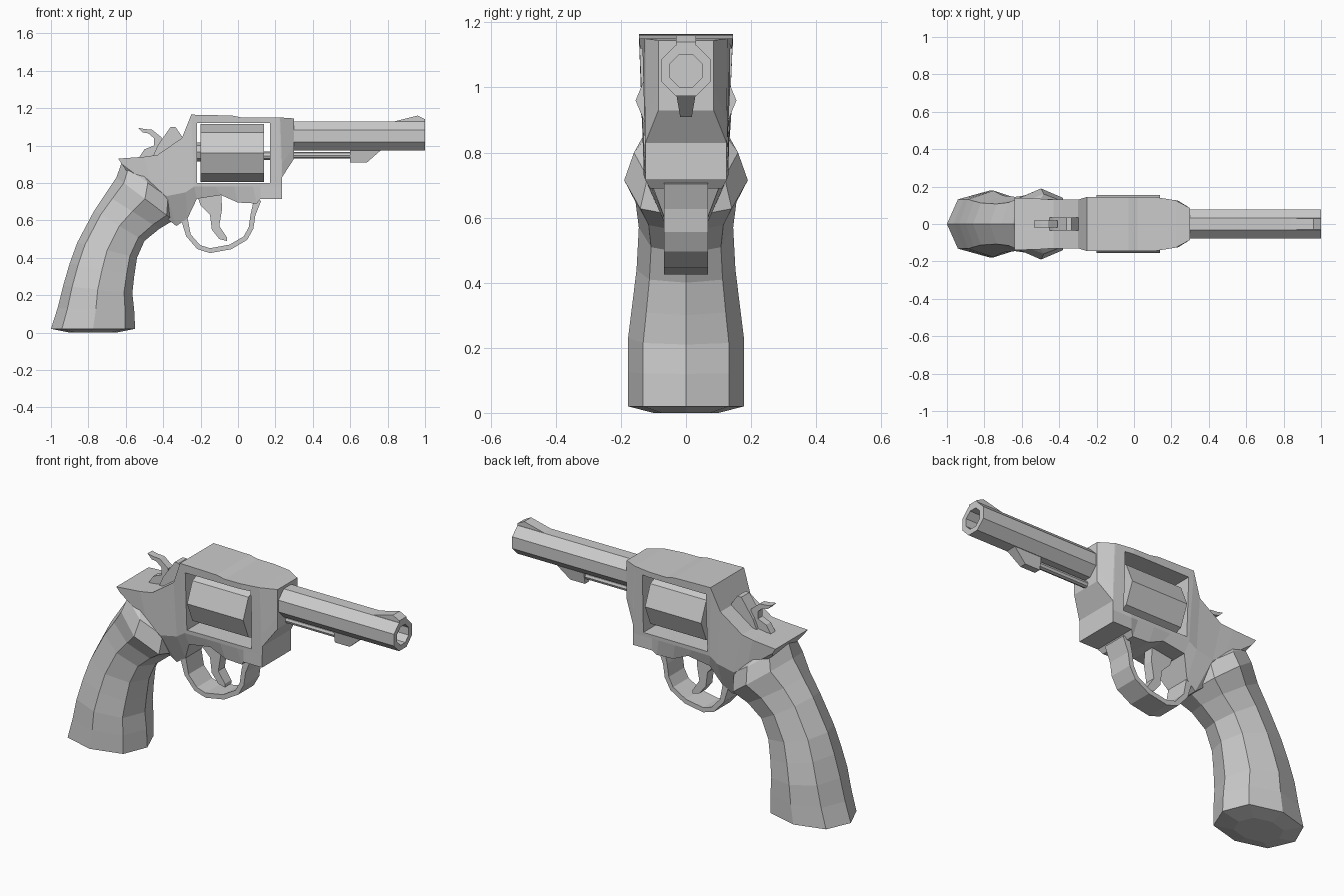
import bpy, bmesh, math
from mathutils import Vector

if "Cube" in bpy.data.objects:
    bpy.data.objects.remove(bpy.data.objects["Cube"])

grey = bpy.data.materials.new("gunmetal_grey")
grey.diffuse_color = (0.6, 0.6, 0.6, 1)
grey.use_nodes = True
grey.node_tree.nodes["Principled BSDF"].inputs["Base Color"].default_value = grey.diffuse_color


def finish(name, bm):
    bmesh.ops.recalc_face_normals(bm, faces=bm.faces[:])
    me = bpy.data.meshes.new(name)
    bm.to_mesh(me)
    bm.free()
    me.materials.append(grey)
    ob = bpy.data.objects.new(name, me)
    bpy.context.collection.objects.link(ob)
    return ob


def loft(name, rings):
    """Skin a list of closed rings and cap both ends."""
    bm = bmesh.new()
    vs = [[bm.verts.new(p) for p in r] for r in rings]
    n = len(vs[0])
    for a, b in zip(vs, vs[1:]):
        for i in range(n):
            j = (i + 1) % n
            bm.faces.new((a[i], a[j], b[j], b[i]))
    bm.faces.new(vs[0])
    bm.faces.new(vs[-1])
    return finish(name, bm)


def plate(name, pts, hw):
    """Side profile (x, z) extruded across y."""
    return loft(name, [[(x, s * hw, z) for x, z in pts] for s in (-1, 1)])


def ring(x, r, z, n=8, turn=0.0):
    return [(x, r * math.cos(2 * math.pi * (i + turn) / n),
             z + r * math.sin(2 * math.pi * (i + turn) / n)) for i in range(n)]


def rod(name, x0, x1, r, z, n=8, turn=0.0):
    return loft(name, [ring(x0, r, z, n, turn), ring(x1, r, z, n, turn)])


# frame: columns from muzzle to rear, each bottom / shoulder / top as (x, z, half width)
columns = [
    ((.30, .93, .085), (.30, 1.0, .085), (.30, 1.145, .085)),
    ((.235, .83, .125), (.235, .9, .125), (.225, 1.15, .125)),
    ((.234, .715, .125), (.234, .78, .125), (.22, 1.15, .127)),
    ((.12, .715, .125), (.12, .78, .125), (.12, 1.15, .143)),
    ((.10, .69, .11), (.08, .78, .125), (.02, 1.15, .145)),
    ((.0, .695, .11), (-.02, .78, .125), (-.03, 1.16, .145)),
    ((-.09, .735, .11), (-.12, .78, .125), (-.15, 1.163, .145)),
    ((-.22, .715, .11), (-.235, .78, .128), (-.25, 1.165, .145)),
    ((-.27, .61, .07), (-.28, .75, .13), (-.30, 1.04, .13)),
    ((-.33, .57, .06), (-.38, .73, .13), (-.43, .95, .13)),
    ((-.42, .64, .07), (-.46, .78, .13), (-.50, .94, .135)),
    ((-.60, .87, .11), (-.62, .90, .135), (-.64, .93, .14)),
]
frame = loft("frame", [[(x, w, z) for x, z, w in c] + [(x, -w, z) for x, z, w in c[::-1]]
                       for c in columns])

# cylinder window cut through the frame
cutter = plate("window_cutter", [(-.22, .8), (.17, .8), (.17, 1.12), (-.22, 1.12)], .3)
cutter.hide_render = True
mod = frame.modifiers.new("window", 'BOOLEAN')
mod.object = cutter
mod.operation = 'DIFFERENCE'
mod.solver = 'EXACT'
bpy.context.view_layer.update()
cut = bpy.data.meshes.new_from_object(frame.evaluated_get(bpy.context.evaluated_depsgraph_get()))
frame.modifiers.clear()
frame.data = cut
bpy.data.objects.remove(cutter)

# cylinder with its axle and ratchet
rod("cylinder", -.2, .14, .155, .96)
rod("cylinder_axle", -.23, .18, .022, .945)
rod("ratchet", -.225, -.19, .05, .965)

# octagonal barrel with an open bore
c = 1 / math.cos(math.pi / 8)
loft("barrel", [ring(x, r * c, 1.052, 8, .5) for x, r in
                ((.28, .0775), (1.0, .0775), (1.0, .05), (.4, .05))])
plate("front_sight", [(.8, 1.12), (.96, 1.16), (1.0, 1.14), (1.0, 1.12)], .03)

# ejector rod and its lug under the barrel
rod("ejector_rod", .26, .62, .018, .948)
lug = [(.6, .98, .03), (.6, .91, .018), (.69, .91, .018), (.77, .98, .03)]
loft("ejector_lug", [[(x, s * w, z) for x, z, w in lug] for s in (-1, 1)])

# grip: (back x, back z, front x, front z, half width) from butt to top
sections = [
    (-.90, .0, -.65, .0, .10),
    (-1.0, .02, -.55, .02, .178),
    (-.965, .13, -.555, .12, .178),
    (-.935, .25, -.565, .21, .178),
    (-.90, .37, -.555, .30, .165),
    (-.86, .48, -.54, .40, .152),
    (-.77, .65, -.50, .49, .145),
    (-.71, .74, -.42, .555, .155),
    (-.65, .83, -.345, .60, .19),
    (-.625, .90, -.34, .70, .16),
    (-.62, .92, -.40, .78, .12),
]
outline = [(0, 0), (.13, .74), (.5, 1), (.88, .74), (1, 0), (.88, -.74), (.5, -1), (.13, -.74)]
loft("grip", [[(bx + (fx - bx) * t, w * k, bz + (fz - bz) * t) for t, k in outline]
              for bx, bz, fx, fz, w in sections])

# trigger guard: ribbon swept along a path
path = [Vector(p) for p in ((-.295, .64), (-.265, .52), (-.21, .457), (-.15, .438), (-.04, .458),
                            (.04, .505), (.07, .56), (.08, .63), (.105, .71))]
rings = []
for i, p in enumerate(path):
    d = (path[min(i + 1, len(path) - 1)] - path[max(i - 1, 0)]).normalized()
    n = Vector((-d.y, d.x)) * (.02 if i in (0, len(path) - 1) else .013)
    a, b = p + n, p - n
    rings.append([(a.x, -.067, a.y), (a.x, .067, a.y), (b.x, .067, b.y), (b.x, -.067, b.y)])
loft("trigger_guard", rings)

# trigger
plate("trigger", [(-.22, .74), (-.09, .75), (-.085, .66), (-.10, .57), (-.06, .51), (-.06, .49),
                  (-.10, .50), (-.14, .55), (-.15, .63), (-.20, .68)], .028)

# hammer body and curved spur
plate("hammer", [(-.46, .93), (-.43, 1.0), (-.36, 1.10), (-.335, 1.10), (-.28, 1.02), (-.28, .93)], .035)
plate("hammer_spur", [(-.535, 1.095), (-.50, 1.088), (-.46, 1.085), (-.41, 1.045), (-.40, .93),
                      (-.53, .935), (-.50, .98), (-.45, 1.0), (-.45, 1.04), (-.48, 1.065),
                      (-.51, 1.07)], .02)
